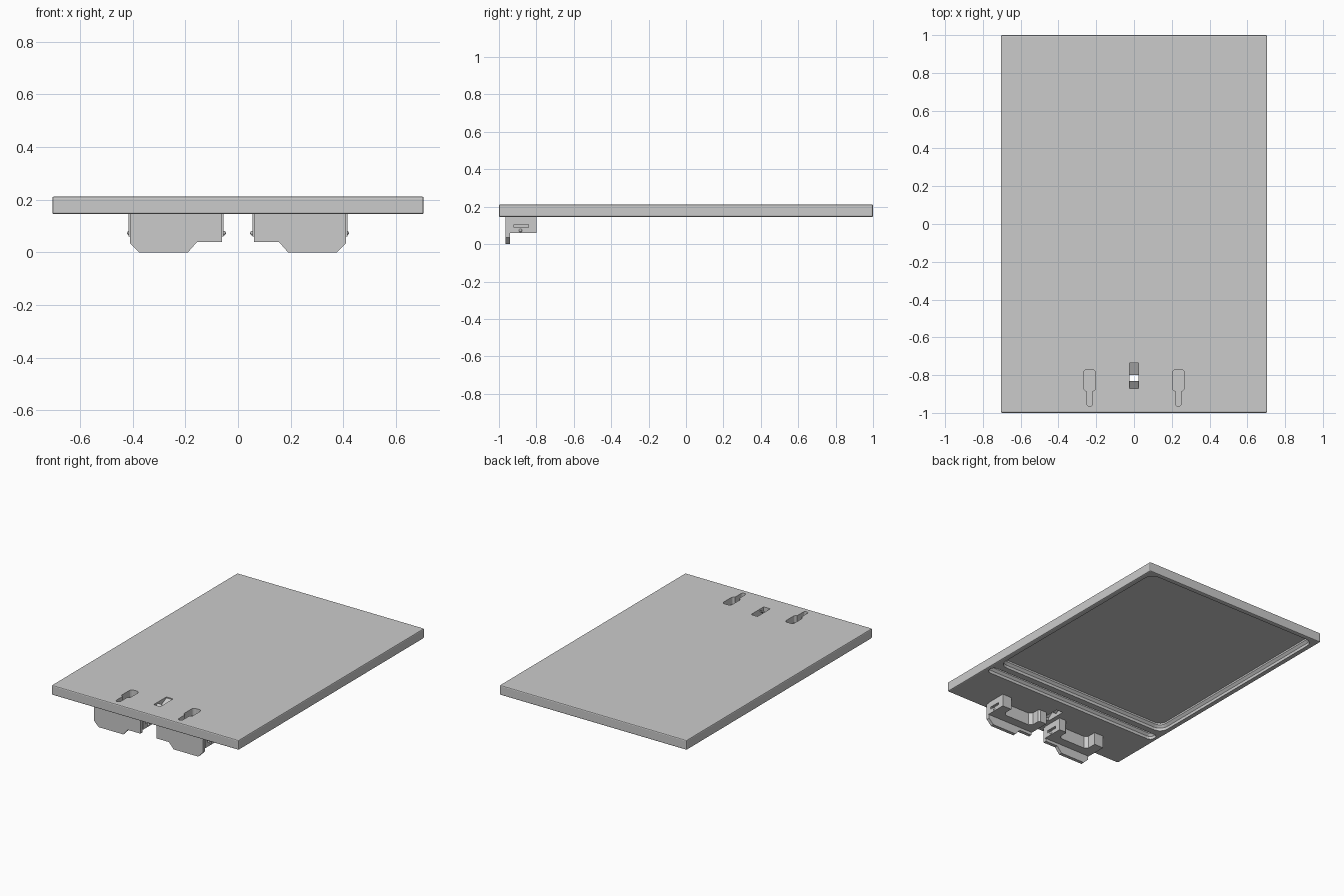
import bpy, bmesh, math
from mathutils import Matrix

if "Cube" in bpy.data.objects:
    bpy.data.objects.remove(bpy.data.objects["Cube"])


def loft(name, rings):
    """Solid through a stack of equal-length 3D outlines."""
    bm = bmesh.new()
    loops = [[bm.verts.new(p) for p in ring] for ring in rings]
    for a, b in zip(loops, loops[1:]):
        for i in range(len(a)):
            j = (i + 1) % len(a)
            bm.faces.new((a[i], a[j], b[j], b[i]))
    bm.faces.new(loops[0][::-1])
    bm.faces.new(loops[-1])
    bmesh.ops.recalc_face_normals(bm, faces=bm.faces)
    me = bpy.data.meshes.new(name)
    bm.to_mesh(me)
    bm.free()
    ob = bpy.data.objects.new(name, me)
    bpy.context.collection.objects.link(ob)
    return ob


def rounded(x0, x1, y0, y1, r, z, n=4):
    pts = []
    corners = ((x1 - r, y1 - r), (x0 + r, y1 - r), (x0 + r, y0 + r), (x1 - r, y0 + r))
    for k, (cx, cy) in enumerate(corners):
        for i in range(n + 1):
            a = math.pi / 2 * (k + i / n)
            pts.append((cx + r * math.cos(a), cy + r * math.sin(a), z))
    return pts


def box(name, x0, x1, y0, y1, z0, z1):
    return loft(name, [[(x0, y0, z), (x1, y0, z), (x1, y1, z), (x0, y1, z)] for z in (z0, z1)])


def apply(ob, kind, **kw):
    m = ob.modifiers.new(kind, kind)
    for k, v in kw.items():
        setattr(m, k, v)
    bpy.context.view_layer.objects.active = ob
    bpy.ops.object.modifier_apply(modifier=m.name)


def cut(ob, cutter):
    cutter.hide_render = True
    apply(ob, 'BOOLEAN', operation='DIFFERENCE', solver='EXACT', object=cutter)
    bpy.data.objects.remove(cutter)


def mirror_copy(ob, name):
    me = ob.data.copy()
    me.transform(Matrix.Scale(-1, 4, (1, 0, 0)))
    me.flip_normals()
    bpy.context.collection.objects.link(bpy.data.objects.new(name, me))


# Main panel with softened edges
panel = box("panel", -0.705, 0.705, -1, 1, 0.145, 0.212)
apply(panel, 'BEVEL', width=0.007, segments=2)

# Underside: large recess and long slot, each with a stepped wall
for x, y0, y1, r in ((0.67, -0.53, 0.97, 0.06), (0.68, -0.645, -0.575, 0.03)):
    rings = [rounded(-x + d, x - d, y0 + d, y1 - d, r - d, z)
             for d, z in ((0, 0.13), (0, 0.165), (0.015, 0.18), (0.015, 0.192))]
    cut(panel, loft("recess_cutter", rings))

# Keyhole pockets in the top
for s in (-1, 1):
    c = 0.235 * s
    cut(panel, loft("keyhole_cutter", [rounded(c - 0.032, c + 0.032, -0.885, -0.77, 0.02, z)
                                       for z in (0.165, 0.23)]))
    cut(panel, loft("keyhole_neck_cutter", [rounded(c - 0.016, c + 0.016, -0.965, -0.86, 0.0155, z)
                                            for z in (0.165, 0.23)]))

# Central latch opening with two sloping tongues
cut(panel, box("latch_cutter", -0.025, 0.025, -0.872, -0.735, 0.13, 0.23))
for name, y0, y1 in (("latch_tongue_rear", -0.80, -0.735), ("latch_tongue_front", -0.872, -0.83)):
    loft(name, [[(x, y0, 0.165), (x, y1, 0.195), (x, y1, 0.205), (x, y0, 0.175)]
                for x in (-0.025, 0.025)])

# Bracket front plate, with a stepped lower edge
profile = [(0.06, 0.147), (0.06, 0.04), (0.155, 0.04), (0.19, 0), (0.375, 0), (0.41, 0.035), (0.41, 0.147)]
plate = loft("bracket_plate_right", [[(x, y, z) for x, z in profile] for y in (-0.965, -0.942)])
mirror_copy(plate, "bracket_plate_left")

# Bracket body: two ears joined by a bar, chamfered in the inner corners
plan = [(0.055, -0.943), (0.415, -0.943), (0.415, -0.8), (0.345, -0.8), (0.345, -0.86), (0.325, -0.88),
        (0.135, -0.88), (0.115, -0.86), (0.115, -0.81), (0.105, -0.8), (0.055, -0.8)]
body = loft("bracket_body_right", [[(x, y, z) for x, y in plan] for z in (0.06, 0.147)])
for x in (0.055, 0.415):
    cut(body, box("slot_cutter", x - 0.015, x + 0.015, -0.92, -0.842, 0.088, 0.104))
mirror_copy(body, "bracket_body_left")

# Small round studs on the bracket ends
for x, side in ((0.055, "inner"), (0.412, "outer")):
    bpy.ops.mesh.primitive_uv_sphere_add(segments=12, ring_count=8, radius=0.009)
    stud = bpy.context.object
    stud.name = side + "_stud_right"
    stud.data.transform(Matrix.Translation((x, -0.885, 0.073)))
    bpy.ops.object.shade_smooth_by_angle()
    mirror_copy(stud, side + "_stud_left")
